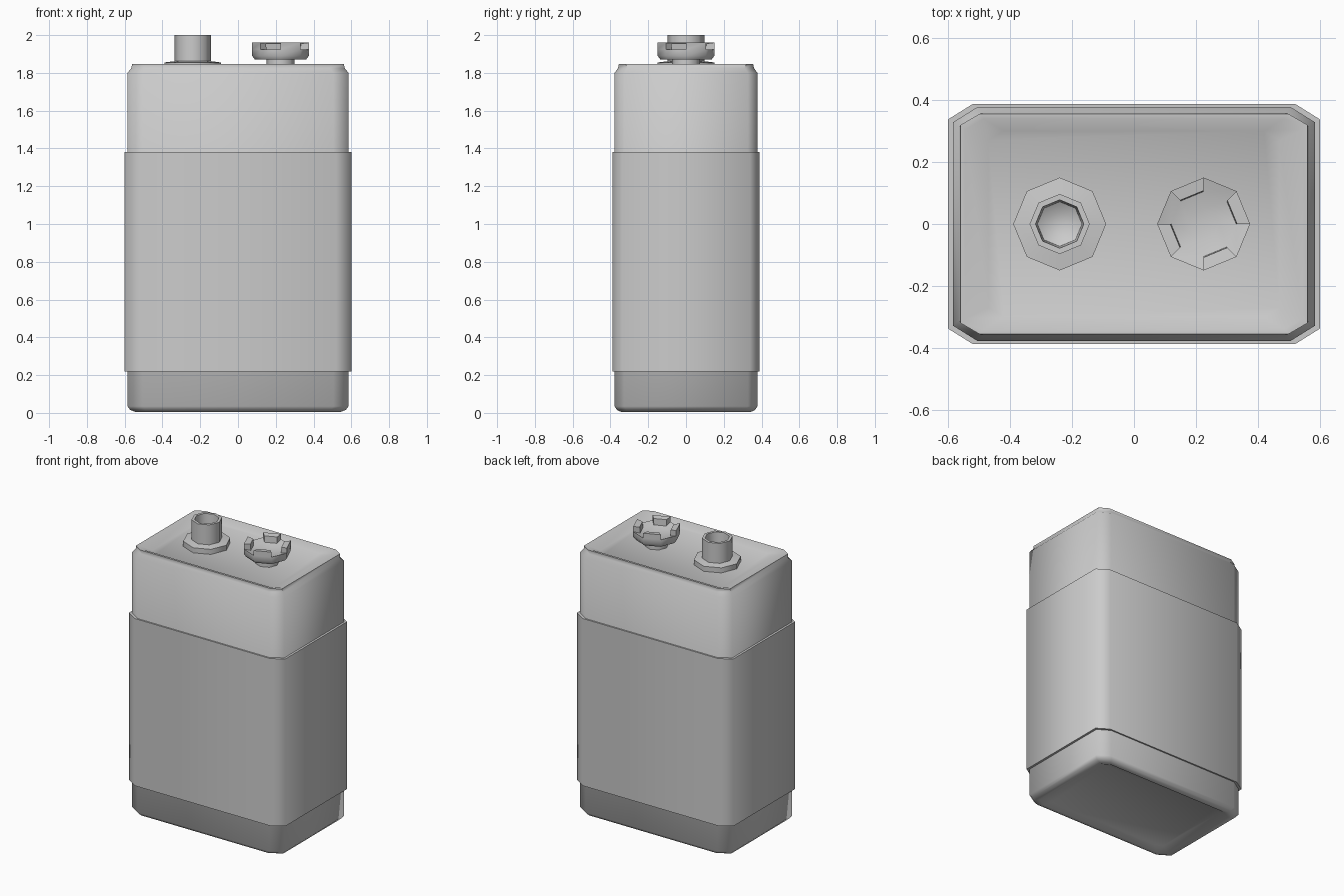
import bpy, bmesh
from math import cos, sin, pi, radians

if "Cube" in bpy.data.objects:
    bpy.data.objects.remove(bpy.data.objects["Cube"])


def finish(name, bm, angle):
    bmesh.ops.recalc_face_normals(bm, faces=bm.faces)
    me = bpy.data.meshes.new(name)
    bm.to_mesh(me)
    bm.free()
    ob = bpy.data.objects.new(name, me)
    bpy.context.collection.objects.link(ob)
    bpy.ops.object.select_all(action='DESELECT')
    ob.select_set(True)
    bpy.context.view_layer.objects.active = ob
    bpy.ops.object.shade_smooth_by_angle(angle=radians(angle))
    return ob


def loft(bm, rings):
    """Skin a stack of equal-length rings and cap both ends."""
    loops = [[bm.verts.new(p) for p in ring] for ring in rings]
    n = len(loops[0])
    for a, b in zip(loops, loops[1:]):
        for i in range(n):
            j = (i + 1) % n
            bm.faces.new((a[i], a[j], b[j], b[i]))
    bm.faces.new(loops[0][::-1])
    bm.faces.new(loops[-1])
    return loops


def box_ring(hx, hy, z, cx=0.08, cy=0.05):
    """Rectangle with cut corners."""
    q = [(hx, hy - cy), (hx - cx, hy)]
    pts = q + [(-x, y) for x, y in q[::-1]]
    pts += [(-x, -y) for x, y in pts]
    return [(x, y, z) for x, y in pts]


def oct_ring(x, r, z):
    return [(x + r * cos(i * pi / 4), r * sin(i * pi / 4), z) for i in range(8)]


# Battery case with recessed ends
bm = bmesh.new()
loft(bm, [box_ring(*s) for s in (
    (0.47, 0.30, 0.03, 0.05, 0.03), (0.525, 0.33, 0.006, 0.06, 0.035),
    (0.545, 0.345, 0.006, 0.06, 0.035), (0.57, 0.365, 0.015),
    (0.585, 0.378, 0.035), (0.585, 0.378, 1.80), (0.565, 0.36, 1.825),
    (0.56, 0.355, 1.848, 0.06, 0.035), (0.545, 0.34, 1.848, 0.06, 0.035),
    (0.47, 0.30, 1.82, 0.05, 0.03))])
finish("case", bm, 62)

# Wrapped label sleeve
bm = bmesh.new()
loft(bm, [box_ring(0.60, 0.388, 0.22), box_ring(0.60, 0.388, 1.38)])
finish("label_sleeve", bm, 62)

# Male terminal: flange and hollow post
bm = bmesh.new()
loft(bm, [oct_ring(-0.24, r, z) for r, z in (
    (0.15, 1.81), (0.15, 1.855), (0.097, 1.862), (0.097, 2.0),
    (0.078, 2.0), (0.072, 1.90), (0.04, 1.88))])
finish("male_terminal", bm, 50)

# Female terminal: stem, shallow cup and four gripping tabs
bm = bmesh.new()
X = 0.225
loops = loft(bm, [oct_ring(X, r, z) for r, z in (
    (0.075, 1.81), (0.075, 1.87), (0.135, 1.87), (0.15, 1.89),
    (0.15, 1.925), (0.105, 1.912), (0.05, 1.90))])
outer, inner = loops[4], loops[5]
top_out, top_in = oct_ring(X, 0.15, 1.96), oct_ring(X, 0.108, 1.955)
for i in range(0, 8, 2):
    j = i + 1
    bm.faces.remove([f for f in outer[i].link_faces
                     if all(v in f.verts for v in (outer[j], inner[i], inner[j]))][0])
    base = [outer[i], outer[j], inner[j], inner[i]]
    cap = [bm.verts.new(p) for p in (top_out[i], top_out[j], top_in[j], top_in[i])]
    for k in range(4):
        m = (k + 1) % 4
        bm.faces.new((base[k], base[m], cap[m], cap[k]))
    bm.faces.new(cap)
finish("female_terminal", bm, 50)
